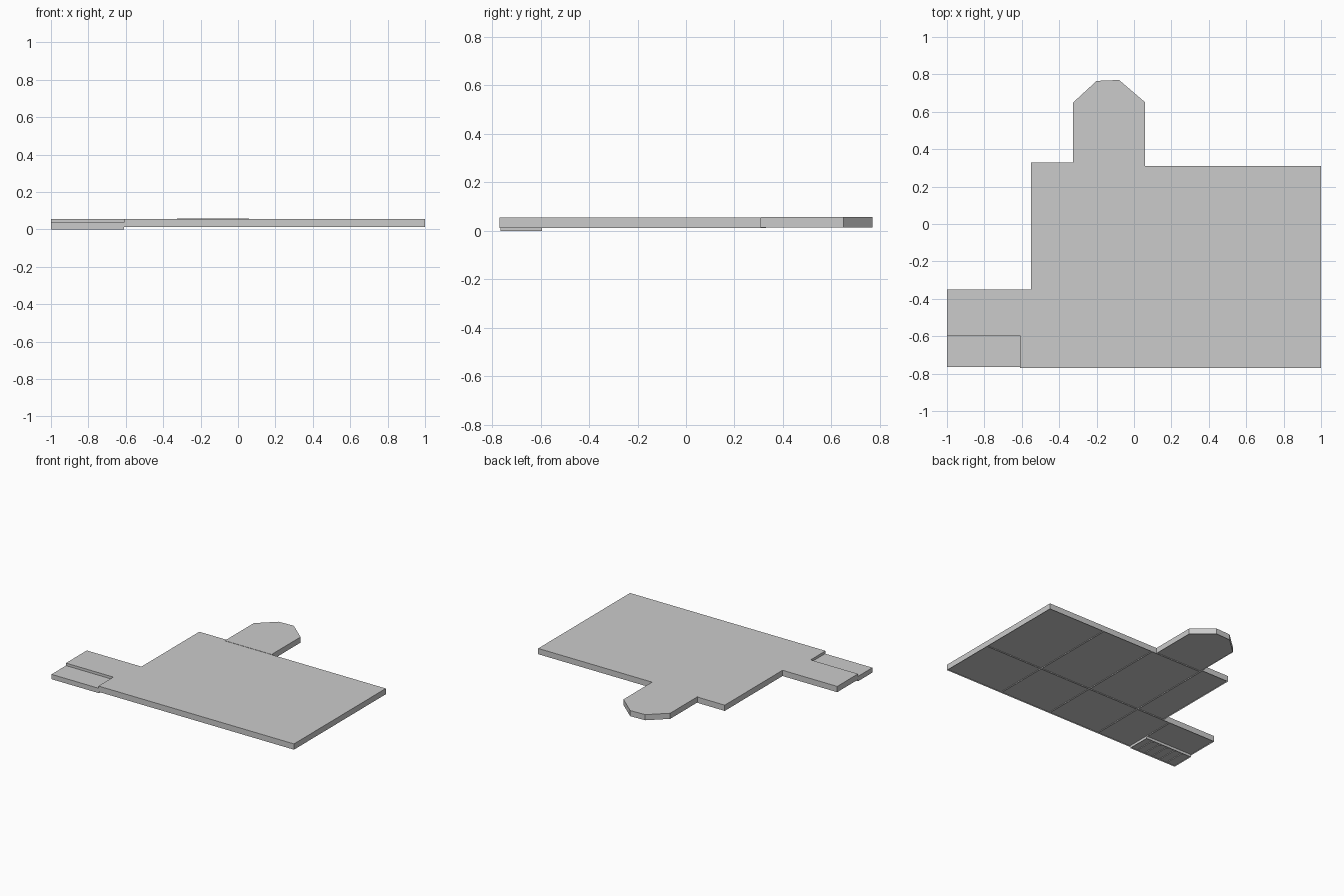
import bpy, bmesh

if "Cube" in bpy.data.objects:
    bpy.data.objects.remove(bpy.data.objects["Cube"])


def finish(bm, name):
    bmesh.ops.recalc_face_normals(bm, faces=bm.faces)
    mesh = bpy.data.meshes.new(name)
    bm.to_mesh(mesh)
    bm.free()
    obj = bpy.data.objects.new(name, mesh)
    bpy.context.collection.objects.link(obj)
    return obj


def extrude(bm, dz):
    geom = bmesh.ops.extrude_face_region(bm, geom=bm.faces[:])["geom"]
    verts = [g for g in geom if isinstance(g, bmesh.types.BMVert)]
    bmesh.ops.translate(bm, verts=verts, vec=(0, 0, dz))


def prism(name, points, z0, z1):
    bm = bmesh.new()
    bm.faces.new([bm.verts.new((x, y, z0)) for x, y in points])
    extrude(bm, z1 - z0)
    return finish(bm, name)


def frame(name, points, width, z0, z1):
    bm = bmesh.new()
    face = bm.faces.new([bm.verts.new((x, y, z0)) for x, y in points])
    bmesh.ops.inset_individual(bm, faces=[face], thickness=width)
    bmesh.ops.delete(bm, geom=[face], context='FACES_ONLY')
    extrude(bm, z1 - z0)
    return finish(bm, name)


def rect(x0, x1, y0, y1):
    return [(x0, y0), (x1, y0), (x1, y1), (x0, y1)]


# Main slab, including the side wing
prism("main_slab", [
    (-0.61, -0.77), (1, -0.77), (1, 0.31), (0.06, 0.31), (-0.325, 0.31),
    (-0.325, 0.33), (-0.55, 0.33), (-0.55, -0.35), (-1, -0.35),
    (-1, -0.595), (-0.61, -0.595)], 0.02, 0.055)

# Bay with a faceted end
bay = [(-0.325, 0.31), (0.06, 0.31), (0.06, 0.65), (-0.08, 0.77),
       (-0.2, 0.765), (-0.325, 0.65)]
prism("bay_slab", bay, 0.02, 0.057)
frame("bay_trim", bay, 0.02, 0.015, 0.02)

# Stepped trim around each room on the underside
xs = [-0.325, 0.1, 0.525, 1]
rooms = [rect(-0.55, -0.325, -0.35, 0.33), rect(-0.61, -0.325, -0.77, -0.35),
         rect(-1, -0.61, -0.595, -0.35)]
for x0, x1 in zip(xs, xs[1:]):
    rooms.append(rect(x0, x1, -0.35, 0.31))
    rooms.append(rect(x0, x1, -0.77, -0.35))
for i, room in enumerate(rooms):
    frame(f"room_beam_{i}", room, 0.02, 0.012, 0.02)
    frame(f"room_cornice_{i}", room, 0.045, 0.016, 0.02)

# Lower porch panel with ribs beneath
porch = rect(-1, -0.61, -0.765, -0.595)
prism("porch_slab", porch, 0.008, 0.036)
frame("porch_trim", porch, 0.015, 0, 0.008)
for i in range(5):
    x = -1 + 0.39 * (i + 1) / 6
    prism(f"porch_rib_{i}", rect(x - 0.008, x + 0.008, -0.75, -0.61), 0.003, 0.008)
